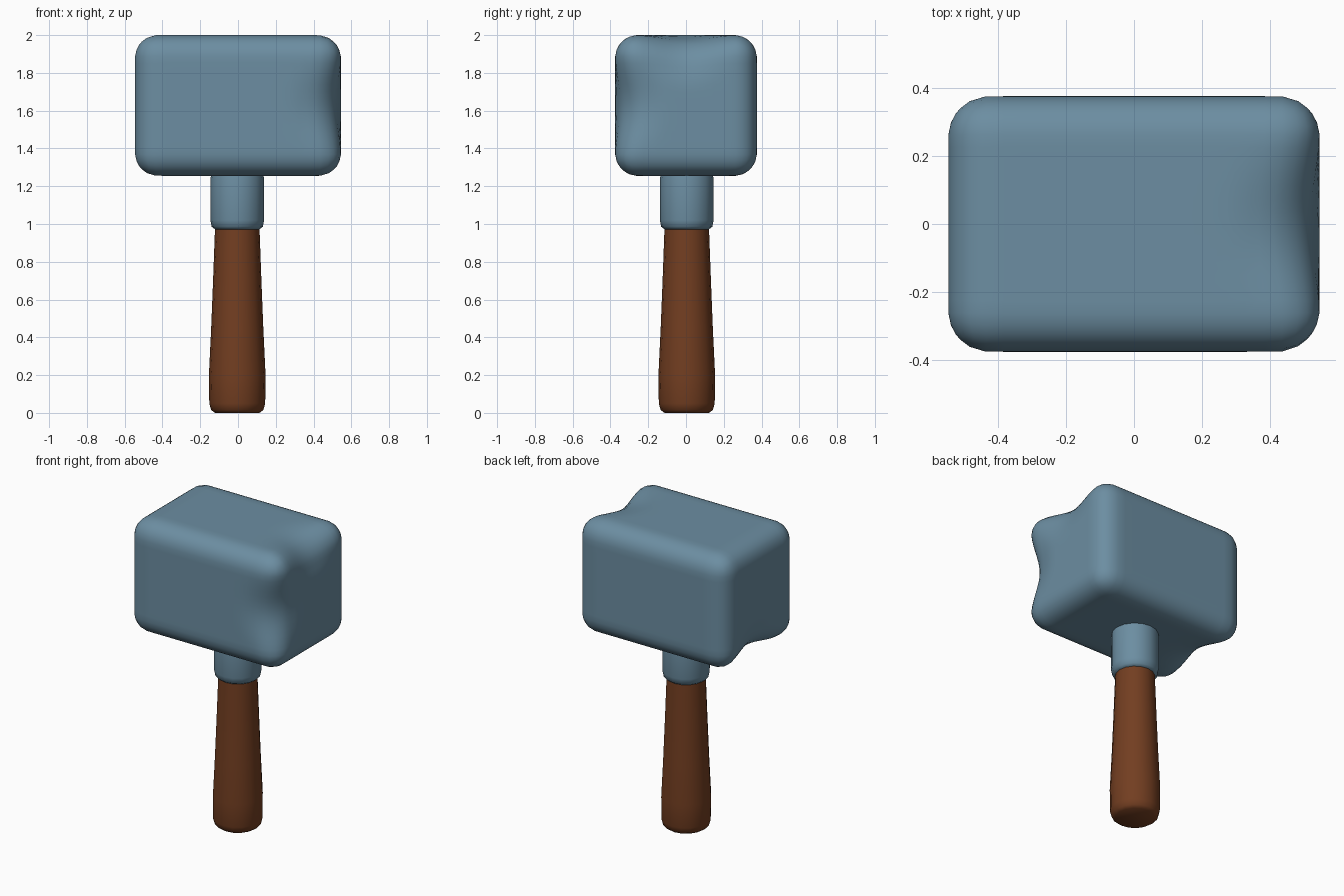
import bpy, bmesh, math
from mathutils import Vector

if "Cube" in bpy.data.objects:
    bpy.data.objects.remove(bpy.data.objects["Cube"])


def material(name, rgb):
    m = bpy.data.materials.new(name)
    m.diffuse_color = (*rgb, 1)
    m.use_nodes = True
    m.node_tree.nodes["Principled BSDF"].inputs["Base Color"].default_value = m.diffuse_color
    return m


steel = material("blue_grey_steel", (0.15, 0.27, 0.36))
wood = material("brown_wood", (0.17, 0.048, 0.015))


def finish(bm, name, mat, angle):
    bmesh.ops.recalc_face_normals(bm, faces=bm.faces)
    mesh = bpy.data.meshes.new(name)
    bm.to_mesh(mesh)
    bm.free()
    mesh.materials.append(mat)
    ob = bpy.data.objects.new(name, mesh)
    bpy.context.collection.objects.link(ob)
    bpy.ops.object.select_all(action='DESELECT')
    ob.select_set(True)
    bpy.context.view_layer.objects.active = ob
    bpy.ops.object.shade_smooth_by_angle(angle=math.radians(angle))
    return ob


def turned(name, mat, profile, offset, sides=16):
    """Closed round shaft from (radius, height) pairs."""
    bm = bmesh.new()
    rings = []
    for r, z in profile:
        rings.append([bm.verts.new((offset[0] + r * math.cos(2 * math.pi * i / sides),
                                    offset[1] + r * math.sin(2 * math.pi * i / sides), z))
                      for i in range(sides)])
    for a, b in zip(rings, rings[1:]):
        for i in range(sides):
            j = (i + 1) % sides
            bm.faces.new((a[i], a[j], b[j], b[i]))
    bm.faces.new(rings[0][::-1])
    bm.faces.new(rings[-1])
    return finish(bm, name, mat, 50)


# Head: rounded block with three worn dents along its edges
half = Vector((0.545, 0.375, 0.3725))
centre = Vector((0, 0, 1.6275))
radius = 0.12
dents = [Vector((half.x, -half.y, 0)),
         Vector((half.x, 0, half.z)),
         Vector((-half.x, 0.03, -half.z))]
bm = bmesh.new()
bmesh.ops.create_cube(bm, size=2)
bmesh.ops.subdivide_edges(bm, edges=bm.edges[:], cuts=19, use_grid_fill=True)
for v in bm.verts:
    p = Vector([v.co[i] * half[i] for i in range(3)])
    inner = Vector([max(-half[i] + radius, min(half[i] - radius, p[i])) for i in range(3)])
    p = inner + (p - inner).normalized() * radius
    for d in dents:
        inward = -Vector([math.copysign(1, c) if abs(c) > 0.1 else 0 for c in d]).normalized()
        dist = (p - d).length
        if dist < 0.3:
            p += inward * 0.055 * (0.5 + 0.5 * math.cos(math.pi * dist / 0.3))
    v.co = p + centre
finish(bm, "hammer_head", steel, 40)

# Collar below the head
turned("collar", steel,
       [(0.118, 0.972), (0.135, 0.985), (0.142, 1.02), (0.142, 1.24), (0.135, 1.28)],
       (-0.004, 0.004))

# Tapered wooden handle
turned("handle", wood,
       [(0.118, 0), (0.138, 0.015), (0.148, 0.05), (0.15, 0.2), (0.138, 0.45),
        (0.128, 0.7), (0.117, 1.0)],
       (-0.004, 0.004))
